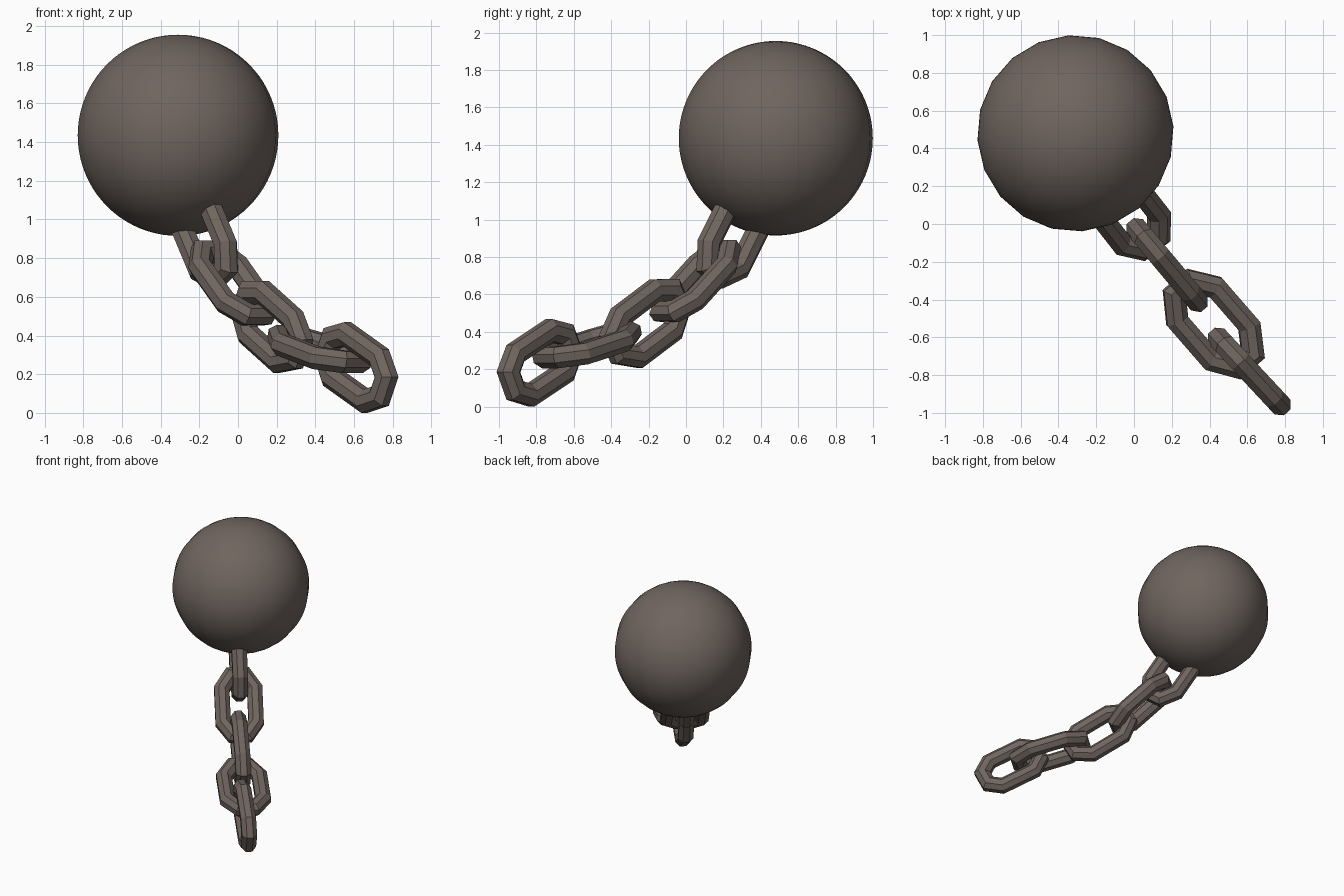
import bpy, bmesh, math
from mathutils import Vector, Matrix

if "Cube" in bpy.data.objects:
    bpy.data.objects.remove(bpy.data.objects["Cube"])

iron = bpy.data.materials.new("dark_iron")
iron.diffuse_color = (0.16, 0.13, 0.114, 1)
iron.use_nodes = True
iron.node_tree.nodes["Principled BSDF"].inputs["Base Color"].default_value = iron.diffuse_color

# Iron ball, smooth shaded
bpy.ops.mesh.primitive_uv_sphere_add(segments=20, ring_count=40, radius=0.52,
                                     location=(-0.31, 0.48, 1.435),
                                     rotation=(0, 0, math.radians(4)))
ball = bpy.context.object
ball.name = "iron_ball"
ball.data.materials.append(iron)
bpy.ops.object.shade_smooth()


def chain_link(name, center, heading, tilt, upright, length=0.61, width=0.37, r=0.06, bend=0.2):
    """Faceted oval link: long axis heads along the chain and tilts downward."""
    a, t = math.radians(heading), math.radians(tilt)
    along = Vector((math.cos(a) * math.cos(t), math.sin(a) * math.cos(t), -math.sin(t)))
    side = Vector((-math.sin(a), math.cos(a), 0))
    up = along.cross(side)
    v_axis, n_axis = (up, side) if upright else (side, up)
    # elongated octagon centre line
    hu, hv, b, e = length / 2 - r, width / 2 - r, 0.14, 0.055
    path = [Vector(p) for p in ((hu, -e), (hu, e), (b, hv), (-b, hv),
                                (-hu, e), (-hu, -e), (-b, -hv), (b, -hv))]
    bm = bmesh.new()
    rings = []
    for i, p in enumerate(path):
        d0 = (p - path[i - 1]).normalized()
        d1 = (path[(i + 1) % 8] - p).normalized()
        tan = (d0 + d1).normalized()
        out = Vector((tan.y, -tan.x)) / tan.dot(d0)   # mitred corner
        ring = []
        for k in range(8):
            q = math.tau * (k + 0.5) / 8
            uv = p + out * (r * 1.04 * math.cos(q))
            co = (Vector(center) + along * uv.x + v_axis * uv.y
                  + n_axis * (r * 1.04 * math.sin(q))
                  + up * (bend * (uv.x ** 2 - 0.03)))
            ring.append(bm.verts.new(co))
        rings.append(ring)
    for i in range(8):
        A, B = rings[i], rings[(i + 1) % 8]
        for k in range(8):
            m = (k + 1) % 8
            bm.faces.new((A[k], A[m], B[m], B[k]))
    bmesh.ops.recalc_face_normals(bm, faces=bm.faces)
    me = bpy.data.meshes.new(name)
    bm.to_mesh(me)
    bm.free()
    me.materials.append(iron)
    bpy.context.collection.objects.link(bpy.data.objects.new(name, me))


# Chain, from the ball down to the free end
chain_link("chain_link_1", (-0.18, 0.26, 0.925), -50, 57, True)
chain_link("chain_link_2", (-0.03, 0.055, 0.665), -52, 41, False)
chain_link("chain_link_3", (0.172, -0.213, 0.445), -50, 30, True)
chain_link("chain_link_4", (0.42, -0.527, 0.32), -49, 14, False, length=0.64, width=0.39)
chain_link("chain_link_5", (0.61, -0.78, 0.235), -47, 26, True, length=0.58, bend=0.05)
